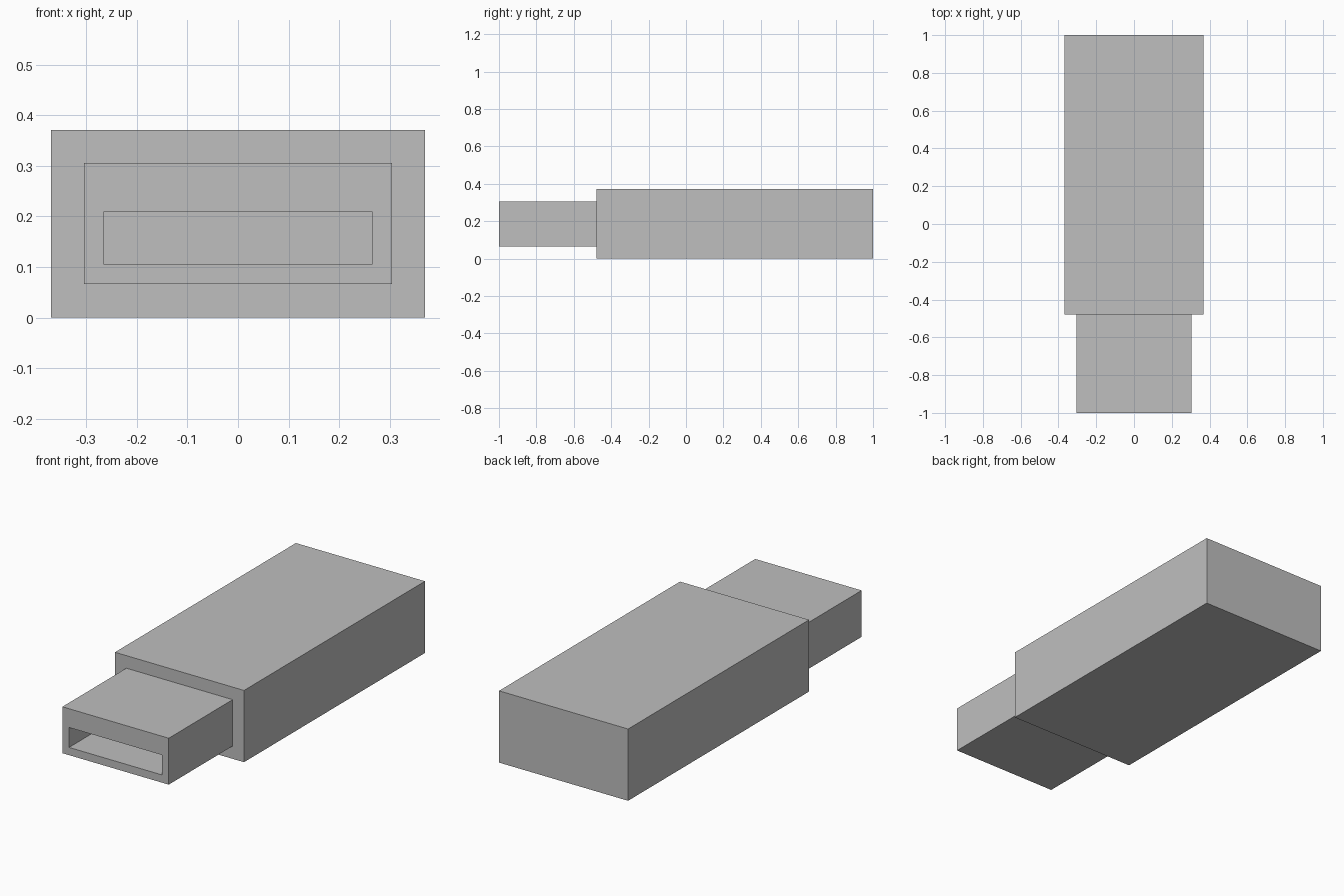
import bpy
import bmesh

cube = bpy.data.objects.get("Cube")
if cube:
    bpy.data.objects.remove(cube, do_unlink=True)

grey = bpy.data.materials.new("light grey")
grey.use_nodes = True
colour = (0.52, 0.52, 0.52, 1)
grey.diffuse_color = colour
grey.node_tree.nodes["Principled BSDF"].inputs["Base Color"].default_value = colour


def ring(bm, half_width, low, high, y):
    """Rectangular loop of vertices across the stick at depth y."""
    corners = ((-half_width, low), (half_width, low), (half_width, high), (-half_width, high))
    return [bm.verts.new((x, y, z)) for x, z in corners]


def shell(name, sections):
    """Join successive rectangular sections and cap both ends."""
    bm = bmesh.new()
    rings = [ring(bm, *section) for section in sections]
    for a, b in zip(rings, rings[1:]):
        for i in range(4):
            j = (i + 1) % 4
            bm.faces.new((a[i], a[j], b[j], b[i]))
    bm.faces.new(rings[0])
    bm.faces.new(rings[-1])
    bmesh.ops.recalc_face_normals(bm, faces=bm.faces[:])
    mesh = bpy.data.meshes.new(name)
    bm.to_mesh(mesh)
    bm.free()
    mesh.materials.append(grey)
    obj = bpy.data.objects.new(name, mesh)
    bpy.context.collection.objects.link(obj)
    return obj


FRONT, JOINT, BACK = -1.0, -0.478, 1.0

# Main casing
shell("casing", [(0.369, 0, 0.371, JOINT), (0.369, 0, 0.371, BACK)])

# Plug: outer sleeve, front rim, then the slot running back to the casing
shell("plug", [
    (0.304, 0.066, 0.306, JOINT),
    (0.304, 0.066, 0.306, FRONT),
    (0.266, 0.106, 0.209, FRONT),
    (0.266, 0.106, 0.209, JOINT + 0.01),
])
